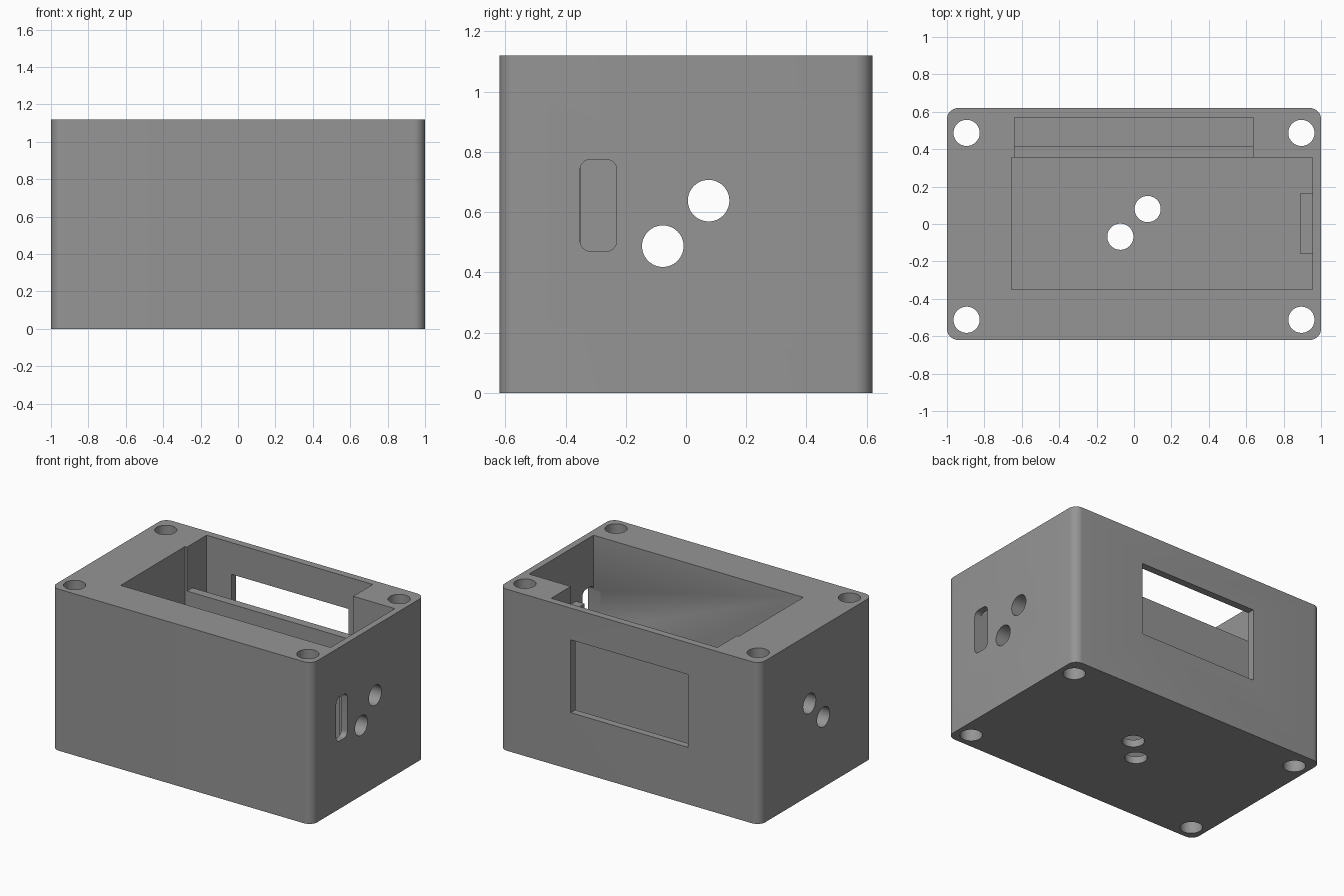
import bpy, bmesh, math
from mathutils import Matrix, Vector

if "Cube" in bpy.data.objects:
    bpy.data.objects.remove(bpy.data.objects["Cube"])

H = 1.12          # enclosure height
HX, HY = 1.0, 0.62

gray = bpy.data.materials.new("plain gray")
gray.diffuse_color = (0.30, 0.30, 0.30, 1)
gray.use_nodes = True
gray.node_tree.nodes["Principled BSDF"].inputs["Base Color"].default_value = gray.diffuse_color


def make_object(name, bm):
    mesh = bpy.data.meshes.new(name)
    bm.to_mesh(mesh)
    bm.free()
    obj = bpy.data.objects.new(name, mesh)
    bpy.context.collection.objects.link(obj)
    mesh.materials.append(gray)
    return obj


def box(name, x, y, z, radius=0.0, axis=2, segments=8):
    """Box from (min, max) ranges, optionally rounded along one axis."""
    bm = bmesh.new()
    bmesh.ops.create_cube(bm, size=1)
    for v in bm.verts:
        v.co = Vector([r[0] if c < 0 else r[1] for c, r in zip(v.co, (x, y, z))])
    if radius:
        edges = [e for e in bm.edges
                 if abs((e.verts[0].co - e.verts[1].co).normalized()[axis]) > 0.9]
        bmesh.ops.bevel(bm, geom=edges, offset=radius, segments=segments,
                        profile=0.5, affect='EDGES')
    return make_object(name, bm)


def cylinder(name, center, radius, length, axis='Z'):
    bm = bmesh.new()
    rot = Matrix.Rotation(math.pi / 2, 4, 'Y') if axis == 'X' else Matrix()
    bmesh.ops.create_cone(bm, cap_ends=True, segments=48, radius1=radius,
                          radius2=radius, depth=length,
                          matrix=Matrix.Translation(center) @ rot)
    return make_object(name, bm)


def combine(body, tool, operation='DIFFERENCE'):
    """Apply a boolean to the body, then discard the tool."""
    mod = body.modifiers.new("cut", 'BOOLEAN')
    mod.operation, mod.object, mod.solver = operation, tool, 'EXACT'
    deps = bpy.context.evaluated_depsgraph_get()
    mesh = bpy.data.meshes.new_from_object(body.evaluated_get(deps))
    body.modifiers.clear()
    body.data = mesh
    bpy.data.objects.remove(tool)


# Rounded outer shell
body = box("enclosure", (-HX, HX), (-HY, HY), (0, H), radius=0.06)

# Main cavity, screen pocket behind a low divider, and the divider clearance
combine(body, box("main_cavity", (-0.655, 0.955), (-0.35, 0.355), (0.05, 1.3)))
combine(body, box("screen_pocket", (-0.64, 0.635), (0.415, 0.57), (0.30, 1.3)))
combine(body, box("divider_clearance", (-0.64, 0.635), (0.30, 0.50), (0.815, 1.3)))

# Screen window through the back wall
combine(body, box("window", (-0.45, 0.45), (0.50, 0.75), (0.395, 0.90)))

# Thickened pad on the inside of the right wall
combine(body, box("wall_pad", (0.89, 0.975), (-0.16, 0.165), (0.40, 0.735)), 'UNION')

# Rounded slot in the right wall
combine(body, box("side_slot", (0.90, 1.1), (-0.352, -0.23), (0.47, 0.775),
                  radius=0.035, axis=0, segments=6))

# Vertical screw holes in the corners
for x in (-0.895, 0.895):
    for y in (-0.512, 0.487):
        combine(body, cylinder("corner_hole", (x, y, H / 2), 0.07, 2))

# Cable holes in the floor, and matching pairs across both end walls
for x, y in ((-0.073, -0.068), (0.073, 0.08)):
    combine(body, cylinder("floor_hole", (x, y, 0), 0.07, 0.3))
for y, z in ((-0.077, 0.487), (0.075, 0.638)):
    combine(body, cylinder("side_hole", (0, y, z), 0.069, 3, 'X'))

# Smooth the round surfaces and keep the hard edges
bpy.ops.object.select_all(action='DESELECT')
body.select_set(True)
bpy.context.view_layer.objects.active = body
bpy.ops.object.shade_smooth_by_angle(angle=math.radians(30))
